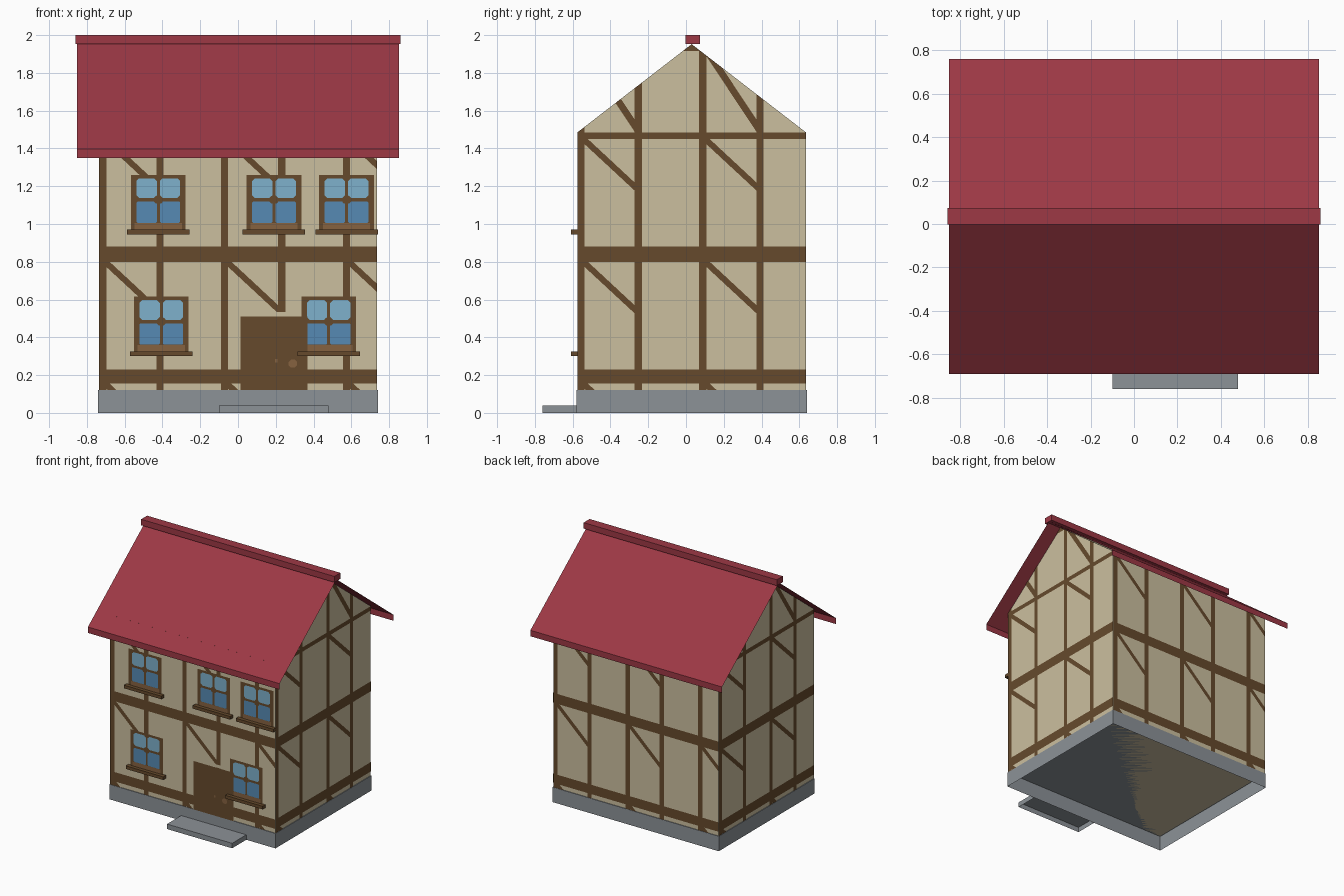
import bpy, bmesh, math
from mathutils import Vector

if "Cube" in bpy.data.objects:
    bpy.data.objects.remove(bpy.data.objects["Cube"])


def mat(name, r, g, b):
    m = bpy.data.materials.new(name)
    m.diffuse_color = [(c / 255 / 12.92 if c < 11 else ((c / 255 + 0.055) / 1.055) ** 2.4)
                       for c in (r, g, b)] + [1]
    m.use_nodes = True
    m.node_tree.nodes["Principled BSDF"].inputs["Base Color"].default_value = m.diffuse_color
    return m


PLASTER = mat("cream plaster", 203, 191, 159)
TIMBER = mat("dark timber", 102, 74, 44)
TAN = mat("light timber", 134, 98, 64)
STONE = mat("grey stone", 140, 146, 151)
ROOF = mat("red roof", 157, 56, 69)
SKY = mat("light glass", 126, 177, 204)
GLASS = mat("blue glass", 86, 138, 180)


def make(name, verts, faces, mats, index=None):
    me = bpy.data.meshes.new(name)
    me.from_pydata(verts, [], faces)
    for m in mats:
        me.materials.append(m)
    if index:
        for p, i in zip(me.polygons, index):
            p.material_index = i
    ob = bpy.data.objects.new(name, me)
    bpy.context.collection.objects.link(ob)
    return ob


def box(name, x0, x1, y0, y1, z0, z1, m, open_bottom=False):
    v = [(x, y, z) for z in (z0, z1) for x, y in ((x0, y0), (x1, y0), (x1, y1), (x0, y1))]
    f = [(4, 5, 6, 7), (0, 1, 5, 4), (1, 2, 6, 5), (2, 3, 7, 6), (3, 0, 4, 7)]
    if not open_bottom:
        f.append((3, 2, 1, 0))
    return make(name, v, f, [m])


def clip(poly, outline):
    """Clip a 2D polygon to a convex counter-clockwise outline."""
    for a, b in zip(outline, outline[1:] + outline[:1]):
        def side(p):
            return (b[0] - a[0]) * (p[1] - a[1]) - (b[1] - a[1]) * (p[0] - a[0])
        out = []
        for p, q in zip(poly, poly[1:] + poly[:1]):
            sp, sq = side(p), side(q)
            if sp >= 0:
                out.append(p)
            if sp * sq < 0:
                t = sp / (sp - sq)
                out.append((p[0] + (q[0] - p[0]) * t, p[1] + (q[1] - p[1]) * t))
        poly = out
        if not poly:
            break
    return poly


def rect(u0, u1, v0, v1):
    return [(u0, v0), (u1, v0), (u1, v1), (u0, v1)]


def cut_rect(u0, u1, v0, v1, c):
    return [(u0 + c, v0), (u1 - c, v0), (u1, v0 + c), (u1, v1 - c),
            (u1 - c, v1), (u0 + c, v1), (u0, v1 - c), (u0, v0 + c)]


def plates(name, origin, u, layers):
    """Flat painted shapes on a wall; layers = (polygon, offset, material)."""
    u, o, up = Vector(u), Vector(origin), Vector((0, 0, 1))
    n = u.cross(up)
    verts, faces, index, mats = [], [], [], []
    for poly, off, m in layers:
        if len(poly) < 3:
            continue
        if m not in mats:
            mats.append(m)
        faces.append(range(len(verts), len(verts) + len(poly)))
        verts += [o + u * a + up * b + n * off for a, b in poly]
        index.append(mats.index(m))
    return make(name, verts, faces, mats, index)


X, Y0, Y1, YM = 0.735, -0.575, 0.635, 0.03   # wall limits and ridge line
BASE, EAVE, APEX, T = 0.12, 1.485, 1.952, 0.645

# stone footing and doorstep, open underneath
box("foundation", -0.74, 0.74, -0.58, 0.64, 0, BASE, STONE, True)
box("doorstep", -0.10, 0.48, -0.76, -0.58, 0, 0.04, STONE, True)

# gabled house body
prof = [(Y0, BASE), (Y1, BASE), (Y1, EAVE), (YM, APEX), (Y0, EAVE)]
body = [(x, y, z) for x in (-X, X) for y, z in prof]
make("walls", body, [(4, 3, 2, 1, 0), (5, 6, 7, 8, 9)] +
     [(i, (i + 1) % 5, (i + 1) % 5 + 5, i + 5) for i in range(5)], [PLASTER])

# roof sheet with turned-down eaves, and ridge cap
rp = [(-0.69, 1.35), (-0.69, 1.398), (0.035, 1.96), (0.76, 1.398), (0.76, 1.35)]
make("roof", [(x, y, z) for x in (-0.853, 0.853) for y, z in rp],
     [(i, i + 5, i + 6, i + 1) for i in range(4)], [ROOF])
box("ridge_cap", -0.86, 0.86, -0.003, 0.073, 1.952, 2.0, ROOF)


# timber framing: repeating posts, rails and braces clipped to each wall
def framing(name, origin, u, width, gable):
    low = rect(0, width, BASE, EAVE)
    shapes = []
    for z0, h in ((0.155, 0.075), (0.80, 0.08), (1.45, 0.035)):
        shapes.append(clip(rect(0, width, z0, z0 + h), low))
    for k in range(3):
        s = k * T
        posts = [rect(s, s + 0.038, 0, 2), rect(s + 0.303, s + 0.341, 0, 2)]
        shapes += [clip(p, low) for p in posts]
        for z in (0.155, 0.80, 1.45):
            brace = [(s + 0.03, z - 0.02), (s + 0.305, z - 0.275),
                     (s + 0.305, z - 0.232), (s + 0.05, z + 0.005), (s + 0.03, z + 0.005)]
            shapes.append(clip(brace, low))
        if gable:
            tri = [(0, EAVE), (width, EAVE), (width / 2, APEX)]
            brace = [(s + 0.03, 1.90), (s + 0.305, 1.485), (s + 0.305, 1.55), (s + 0.06, 1.92)]
            shapes += [clip(p, tri) for p in posts + [brace]]
    if gable:
        shapes.append(clip(rect(0, width, 1.915, 2), tri))
    plates(name, origin, u, [(p, 0.003, TIMBER) for p in shapes])


framing("front_framing", (-X, Y0, 0), (1, 0, 0), 2 * X, False)
framing("back_framing", (X, Y1, 0), (-1, 0, 0), 2 * X, False)
framing("right_framing", (X, Y0, 0), (0, 1, 0), Y1 - Y0, True)
framing("left_framing", (-X, Y1, 0), (0, -1, 0), Y1 - Y0, True)

# front windows with sills
for i, (x, z) in enumerate([(-0.422, 0.97), (0.19, 0.97), (0.575, 0.97),
                            (-0.406, 0.325), (0.48, 0.325)]):
    layers = [(rect(-0.145, 0.145, 0, 0.29), 0.0045, TIMBER),
              (rect(-0.125, 0.125, 0, 0.035), 0.006, TAN),
              (cut_rect(-0.022, 0.022, 0.138, 0.178, 0.008), 0.008, TIMBER)]
    for a, b in ((-0.116, -0.008), (0.008, 0.116)):
        layers += [(cut_rect(a, b, 0.167, 0.272, 0.015), 0.006, SKY),
                   (cut_rect(a, b, 0.036, 0.149, 0.006), 0.006, GLASS)]
    plates(f"window_{i + 1}", (x, Y0, z), (1, 0, 0), layers)
    box(f"window_sill_{i + 1}", x - 0.166, x + 0.166, -0.61, Y0, z - 0.025, z, TIMBER)

# front door with lintel strip and handle
plates("door", (0, Y0, 0), (1, 0, 0), [
    (rect(0.013, 0.335, 0.51, 0.535), 0.004, PLASTER),
    (rect(0.013, 0.367, BASE, 0.51), 0.0075, TIMBER),
    (cut_rect(0.268, 0.312, 0.24, 0.282, 0.012), 0.009, TAN),
    (rect(0.195, 0.21, 0.268, 0.285), 0.009, TAN)])
